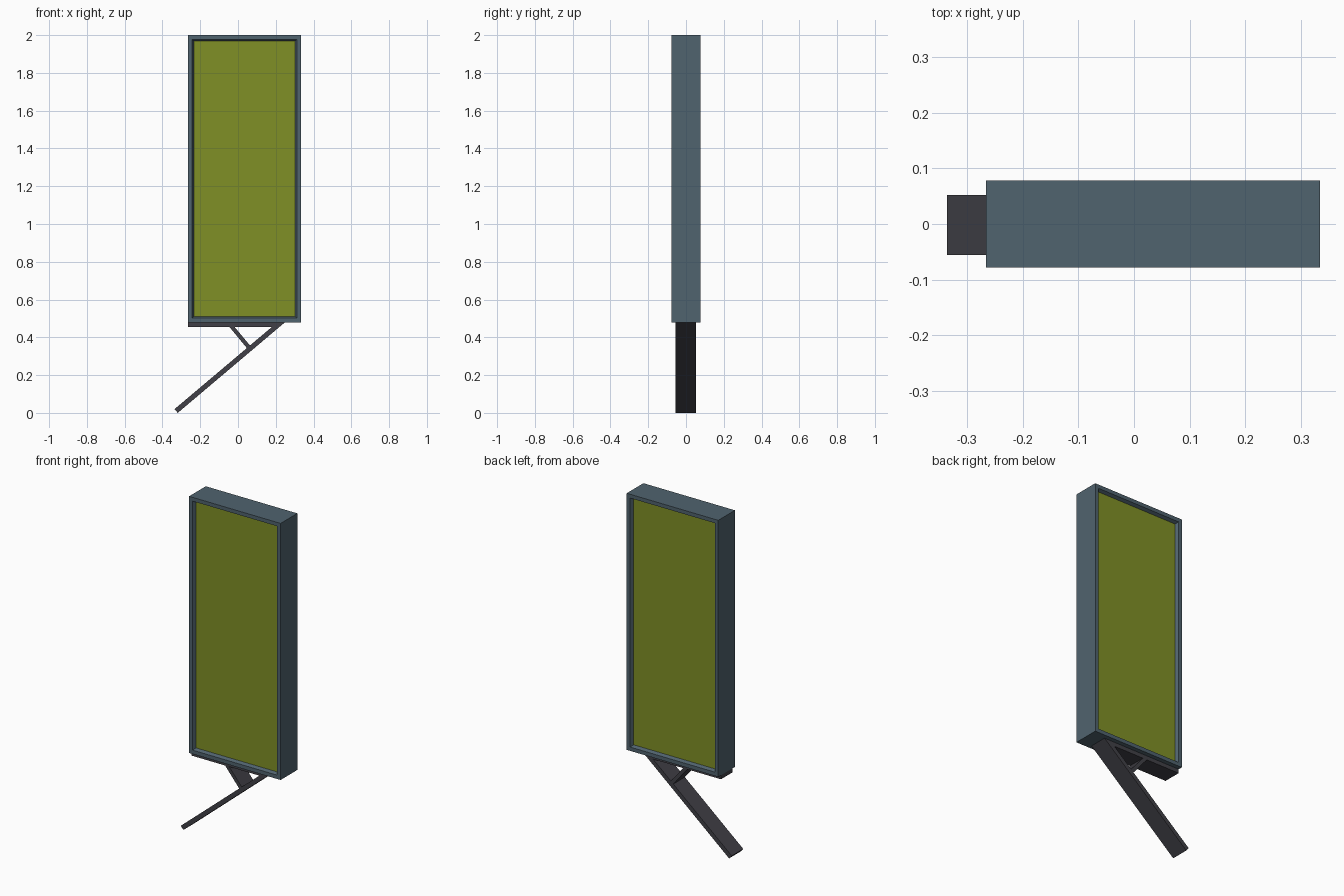
import bpy, bmesh

if "Cube" in bpy.data.objects:
    bpy.data.objects.remove(bpy.data.objects["Cube"])


def material(name, rgb):
    lin = [((c / 255 + 0.055) / 1.055) ** 2.4 for c in rgb]
    m = bpy.data.materials.new(name)
    m.diffuse_color = (*lin, 1)
    m.use_nodes = True
    m.node_tree.nodes["Principled BSDF"].inputs["Base Color"].default_value = m.diffuse_color
    return m


slate = material("slate", (80, 99, 110))
olive = material("olive", (128, 144, 38))
charcoal = material("charcoal", (65, 64, 71))


def finish(name, bm, mats):
    bmesh.ops.recalc_face_normals(bm, faces=bm.faces)
    me = bpy.data.meshes.new(name)
    bm.to_mesh(me)
    bm.free()
    for m in mats:
        me.materials.append(m)
    ob = bpy.data.objects.new(name, me)
    bpy.context.collection.objects.link(ob)
    return ob


def extrude_xz(name, profile, y0, y1, mat):
    """Prism from an x-z outline, spanning y0 to y1."""
    bm = bmesh.new()
    face = bm.faces.new([bm.verts.new((x, y0, z)) for x, z in profile])
    res = bmesh.ops.extrude_face_region(bm, geom=[face], use_keep_orig=True)
    verts = [g for g in res["geom"] if isinstance(g, bmesh.types.BMVert)]
    bmesh.ops.translate(bm, verts=verts, vec=(0, y1 - y0, 0))
    return finish(name, bm, [mat])


# Display case: box with a sloped recess and coloured panel on both faces
bm = bmesh.new()
bmesh.ops.create_cube(bm, size=1)
bmesh.ops.scale(bm, verts=bm.verts, vec=(0.6, 0.156, 1.521))
bmesh.ops.translate(bm, verts=bm.verts, vec=(0.034, 0, 1.2395))
bm.normal_update()
panels = [f for f in bm.faces if abs(f.normal.y) > 0.9]
bmesh.ops.inset_individual(bm, faces=panels, thickness=0.032)
bmesh.ops.inset_individual(bm, faces=panels, thickness=0.013, depth=-0.018)
for f in panels:
    f.material_index = 1
finish("display_case", bm, [slate, olive])

# Bracket: mounting plate, slanted arm and short brace
Y0, Y1 = -0.056, 0.052
extrude_xz("mounting_plate",
           [(-0.266, 0.455), (0.215, 0.455), (0.24, 0.479), (-0.266, 0.479)], Y0, Y1, charcoal)
extrude_xz("slanted_arm",
           [(-0.319, 0.0), (0.248, 0.479), (0.208, 0.479), (-0.336, 0.02)], Y0, Y1, charcoal)
extrude_xz("brace",
           [(-0.047, 0.457), (-0.02, 0.457), (0.07, 0.349), (0.052, 0.337)], Y0, Y1, charcoal)
